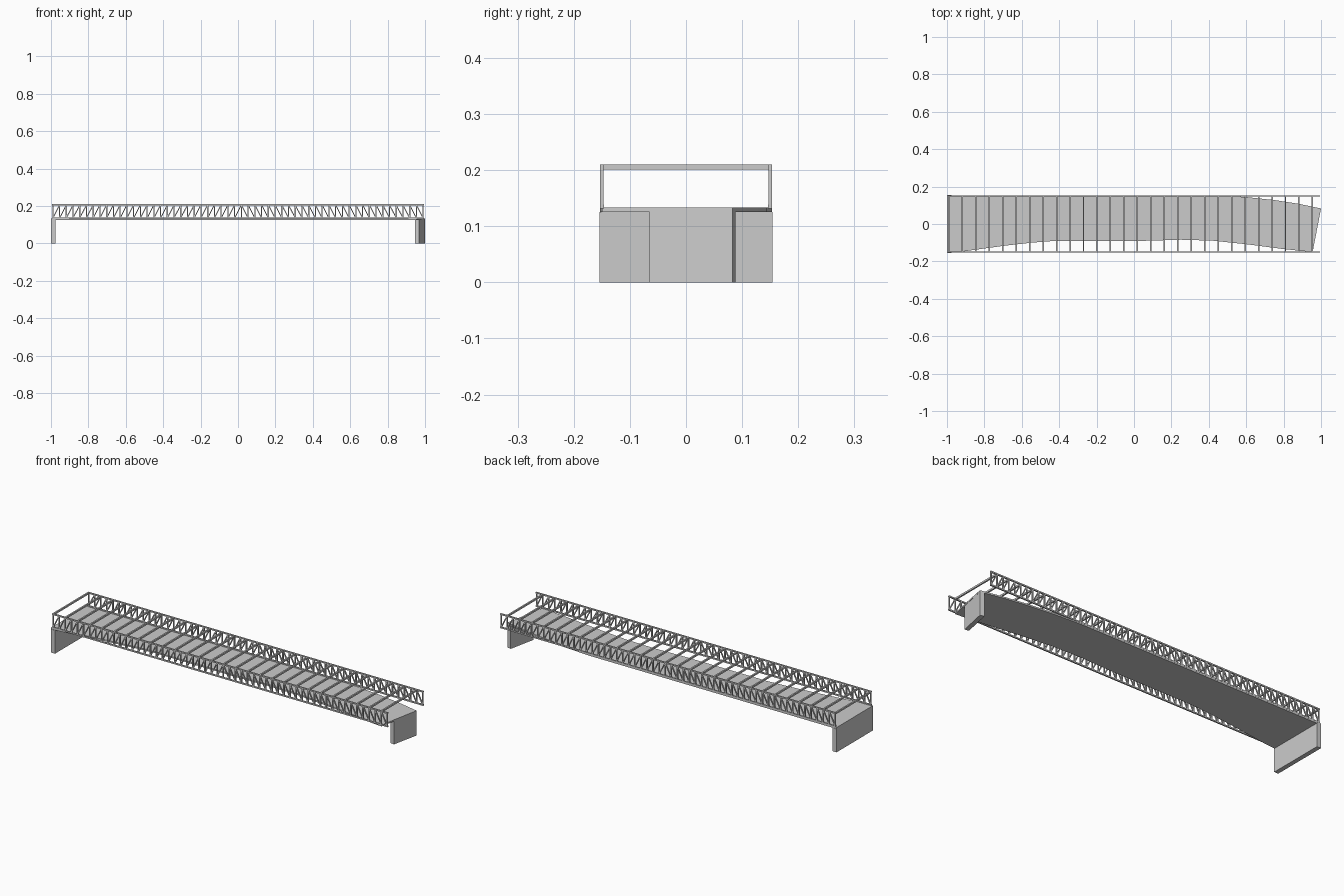
import bpy, bmesh, math
from mathutils import Matrix, Vector

if "Cube" in bpy.data.objects:
    bpy.data.objects.remove(bpy.data.objects["Cube"])

def finish(name, bm):
    bmesh.ops.recalc_face_normals(bm, faces=bm.faces[:])
    me = bpy.data.meshes.new(name)
    bm.to_mesh(me)
    bm.free()
    ob = bpy.data.objects.new(name, me)
    bpy.context.collection.objects.link(ob)
    return ob

def add_box(bm, center, size, rot_y=0.0):
    m = (Matrix.Translation(Vector(center)) @ Matrix.Rotation(rot_y, 4, 'Y')
         @ Matrix.Diagonal((*size, 1)))
    bmesh.ops.create_cube(bm, size=1, matrix=m)

def prism(name, outline, z0, z1):
    bm = bmesh.new()
    face = bm.faces.new([bm.verts.new((x, y, z0)) for x, y in outline])
    ext = bmesh.ops.extrude_face_region(bm, geom=[face])
    top = [v for v in ext["geom"] if isinstance(v, bmesh.types.BMVert)]
    bmesh.ops.translate(bm, verts=top, vec=(0, 0, z1 - z0))
    return finish(name, bm)

# Deck with curved edges and a skewed end
near_edge = [(-1, -.153), (-.93, -.149), (-.7, -.117), (-.55, -.1), (-.42, -.09),
             (.05, -.09), (.25, -.084), (.42, -.089), (.6, -.108), (.8, -.134), (.955, -.15)]
far_edge = [(1, .083), (.88, .108), (.75, .128), (.6, .144), (.45, .153), (-1, .153)]
prism("deck", near_edge + far_edge, .125, .133)

# Abutments: square at the left, skewed at the right
prism("left_abutment", [(-1, -.154), (-.976, -.154), (-.976, .154), (-1, .154)], 0, .125)
prism("right_abutment", [(.969, -.065), (1, .083), (.977, .088), (.946, -.06)], 0, .125)

# Side trusses: chords, posts, diagonals that lean toward the middle
PANELS, PITCH, X0 = 55, .036, -.99
T, Z0, Z1 = .007, .1355, .2065
for name, y in (("front_truss", -.15), ("back_truss", .15)):
    bm = bmesh.new()
    for z in (Z0, Z1):
        add_box(bm, (0, y, z), (1.98 + T, T, T))
    h = Z1 - Z0
    length = math.hypot(PITCH, h)
    for i in range(PANELS + 1):
        x = X0 + i * PITCH
        add_box(bm, (x, y, (Z0 + Z1) / 2), (T * .85, T * .9, h))
        if i < PANELS:
            lean = math.atan2(PITCH, h) * (1 if i < 28 else -1)
            add_box(bm, (x + PITCH / 2, y, (Z0 + Z1) / 2), (T * .7, T * .8, length), lean)
    finish(name, bm)

# Cross ties joining the top chords at every second panel
bm = bmesh.new()
for k in range(28):
    add_box(bm, (X0 + 2 * PITCH * k, 0, .2055), (.008, .3, .009))
finish("cross_ties", bm)
